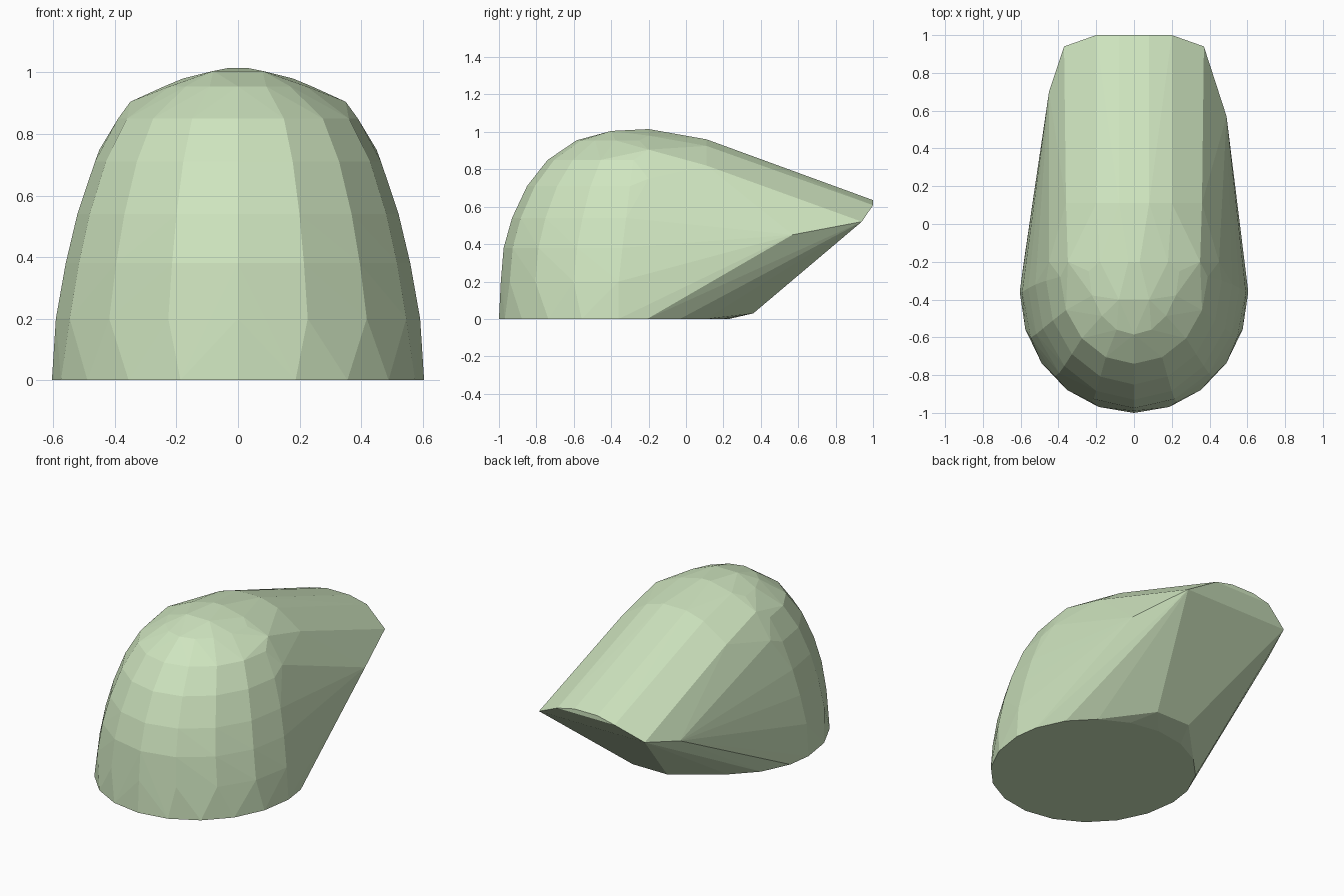
import bpy, bmesh, math

if "Cube" in bpy.data.objects:
    bpy.data.objects.remove(bpy.data.objects["Cube"])

pts = []

def ring(z, front, half_w, yc, a0, a1, n, depth=None):
    """Part of an elliptical ring at height z."""
    b = depth if depth else yc - front
    for i in range(n + 1):
        a = math.radians(a0 + (a1 - a0) * i / n)
        pts.append((half_w * math.cos(a), yc + b * math.sin(a), z))

def arch(y, profile):
    """Mirrored cross-section at depth y."""
    for x, z in profile:
        pts.extend([(x, y, z), (-x, y, z)])

# round base: front half, then slightly shallower rear half
ring(0.0, -1.0, 0.605, -0.36, 180, 360, 10)
ring(0.0, 0, 0.605, -0.36, 15, 165, 8, depth=0.59)
arch(0.36, [(0.12, 0.03)])

# rounded front of the dome
for z, front, w, yc in [(0.2, -0.99, 0.592, -0.36), (0.38, -0.975, 0.56, -0.34),
                        (0.54, -0.93, 0.522, -0.32), (0.71, -0.85, 0.465, -0.3),
                        (0.85, -0.74, 0.39, -0.28), (0.955, -0.585, 0.24, -0.25)]:
    ring(z, front, w, yc, 180, 360, 8)

# crown and sloping roof cross-sections
arch(-0.4, [(0.08, 1.005)])
arch(-0.2, [(0.03, 1.015), (0.18, 0.98), (0.35, 0.905), (0.45, 0.75)])
arch(0.11, [(0.08, 0.96), (0.2, 0.925), (0.36, 0.82)])

# overhanging lip at the back
arch(1.0, [(0.08, 0.635), (0.2, 0.608)])
arch(0.94, [(0.37, 0.52)])
pts += [(0.49, 0.57, 0.45), (-0.45, 0.7, 0.46)]

# wrap everything in a faceted shell
bm = bmesh.new()
for p in pts:
    bm.verts.new(p)
res = bmesh.ops.convex_hull(bm, input=bm.verts)
loose = [v for v in bm.verts if not v.link_faces]
bmesh.ops.delete(bm, geom=loose, context='VERTS')
bmesh.ops.dissolve_limit(bm, angle_limit=math.radians(1), verts=bm.verts, edges=bm.edges)
bmesh.ops.recalc_face_normals(bm, faces=bm.faces)
mesh = bpy.data.meshes.new("hood_shell")
bm.to_mesh(mesh)
bm.free()
shell = bpy.data.objects.new("hood_shell", mesh)
bpy.context.collection.objects.link(shell)

# pale green
mat = bpy.data.materials.new("pale_green")
mat.diffuse_color = (0.62, 0.78, 0.52, 1)
mat.use_nodes = True
mat.node_tree.nodes["Principled BSDF"].inputs["Base Color"].default_value = mat.diffuse_color
mesh.materials.append(mat)
